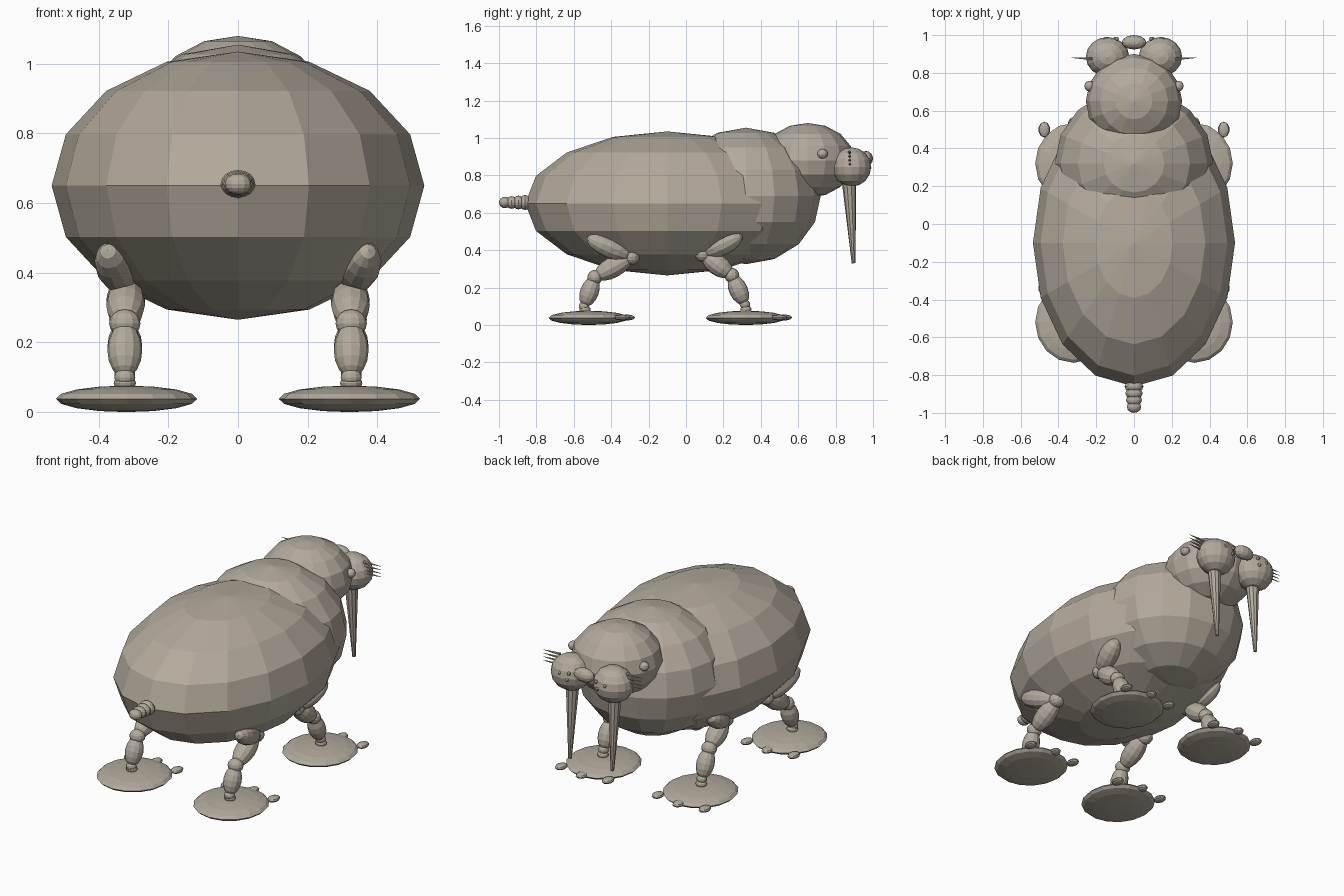
import bpy
from mathutils import Vector

cube = bpy.data.objects.get("Cube")
if cube:
    bpy.data.objects.remove(cube, do_unlink=True)

hide = bpy.data.materials.new("warm grey hide")
hide.use_nodes = True
COLOUR = (0.45, 0.40, 0.33, 1)
hide.diffuse_color = COLOUR
hide.node_tree.nodes["Principled BSDF"].inputs["Base Color"].default_value = COLOUR


def finish(name, paired):
    """Name and colour the active part; paired parts are mirrored across x."""
    ob = bpy.context.object
    ob.name = name
    ob.data.materials.append(hide)
    bpy.ops.object.transform_apply(location=True, rotation=True, scale=True)
    if paired:
        ob.modifiers.new("pair", "MIRROR").use_axis = (True, False, False)
    return ob


def ball(name, centre, radii, paired=False, segments=16, rings=8):
    bpy.ops.mesh.primitive_uv_sphere_add(segments=segments, ring_count=rings, radius=1, location=centre)
    bpy.context.object.scale = radii
    return finish(name, paired)


def aim(a, b):
    a, b = Vector(a), Vector(b)
    return (a + b) / 2, (b - a).length, (b - a).to_track_quat("Z", "Y").to_euler()


def limb(name, a, b, radius):
    """Paired stretched ball running from a to b."""
    mid, length, turn = aim(a, b)
    bpy.ops.mesh.primitive_uv_sphere_add(segments=12, ring_count=8, radius=1, location=mid, rotation=turn)
    bpy.context.object.scale = (radius, radius, length / 2)
    finish(name, True)


def spike(name, a, b, r1, r2, sides):
    """Paired tapered cone from a to b."""
    mid, length, turn = aim(a, b)
    bpy.ops.mesh.primitive_cone_add(vertices=sides, radius1=r1, radius2=r2, depth=length,
                                    location=mid, rotation=turn)
    finish(name, True)


# Trunk and head
ball("body", (0, -0.1, 0.65), (0.535, 0.76, 0.385))
ball("chest", (0, 0.32, 0.69), (0.42, 0.40, 0.365))
ball("head", (0, 0.65, 0.88), (0.255, 0.25, 0.20))

# Face
ball("cheeks", (0.14, 0.885, 0.845), (0.115, 0.105, 0.105), True)
ball("nose", (0, 0.962, 0.89), (0.065, 0.038, 0.04), segments=12)
ball("eyes", (0.235, 0.73, 0.915), (0.028, 0.028, 0.026), True, segments=12)
spike("tusks", (0.14, 0.872, 0.76), (0.14, 0.896, 0.33), 0.038, 0.010, 10)
for i in range(4):
    z = 0.86 + 0.021 * i
    spike(f"whiskers_{i + 1}", (0.22, 0.875, z), (0.33, 0.88, z), 0.009, 0.001, 6)
for i, (x, z) in enumerate([(0.09, 0.88), (0.10, 0.84), (0.15, 0.87)]):
    ball(f"whisker_bumps_{i + 1}", (x, 0.98, z), (0.011, 0.011, 0.011), True, 8, 6)

# Tail, shrinking toward the tip
for i in range(4):
    r = 0.05 - 0.004 * i
    ball(f"tail_segment_{i + 1}", (0, -0.86 - 0.036 * i, 0.655), (r, 0.032, r * 0.8), segments=12)

# Legs: y and z of hip, knee, hock and ankle
LEGS = {
    "front": (0.32, (0.30, 0.48), (0.09, 0.38), (0.245, 0.265), (0.315, 0.11)),
    "rear": (-0.52, (-0.53, 0.465), (-0.29, 0.365), (-0.487, 0.255), (-0.545, 0.10)),
}
for end, (foot_y, hip, knee, hock, ankle) in LEGS.items():
    limb(f"{end}_thighs", (0.375, *hip), (0.325, *knee), 0.058)
    ball(f"{end}_knees", (0.325, *knee), (0.045, 0.043, 0.043), True, 12)
    limb(f"{end}_shins", (0.32, *knee), (0.325, *hock), 0.056)
    ball(f"{end}_hocks", (0.325, *hock), (0.045, 0.04, 0.04), True, 12)
    limb(f"{end}_lower_legs", (0.325, *hock), (0.325, *ankle), 0.05)
    ball(f"{end}_ankles", (0.325, *ankle), (0.03, 0.028, 0.026), True, 12)
    ball(f"{end}_ankle_bases", (0.325, ankle[0] + 0.005, 0.083), (0.032, 0.03, 0.022), True, 12)
    # Flat disc foot with three toes
    ball(f"{end}_feet", (0.32, foot_y, 0.038), (0.203, 0.215, 0.038), True)
    for toe, dx, dy in (("inner", -0.155, 0.18), ("middle", 0, 0.205), ("outer", 0.155, 0.18)):
        ball(f"{end}_{toe}_toes", (0.32 + dx, foot_y + dy, 0.04), (0.031, 0.042, 0.016), True, 10, 6)
